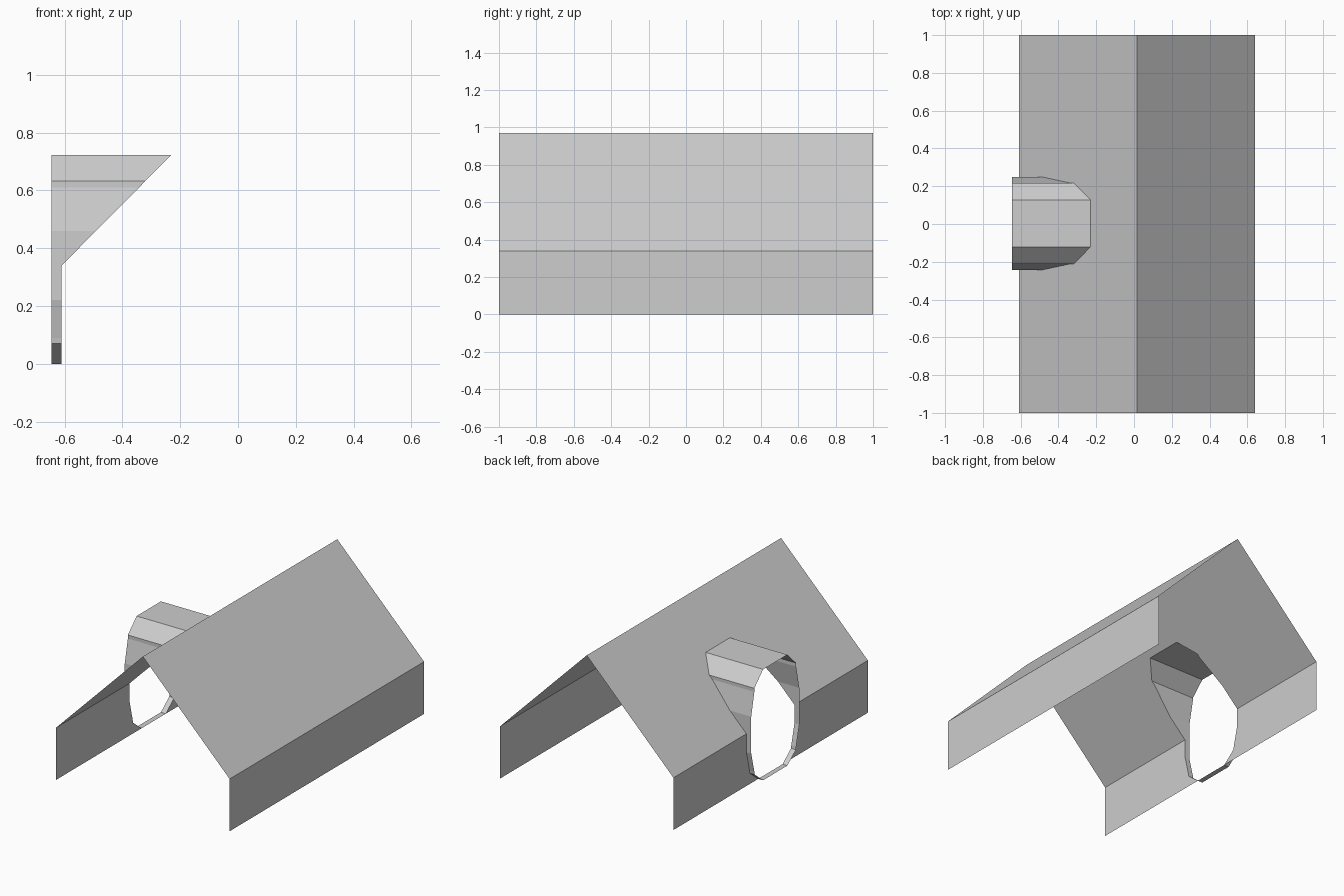
import bpy

if "Cube" in bpy.data.objects:
    bpy.data.objects.remove(bpy.data.objects["Cube"])

EAVE_X, EAVE_Z = -0.61, 0.34
RIDGE_X, RIDGE_Z = 0.015, 0.97
RIGHT_X = 0.64
FRONT_X = -0.645      # outer rim of the tunnel
MID_Y = 0.003         # centre of the tunnel

grey = bpy.data.materials.new("light_grey")
grey.diffuse_color = (0.61, 0.61, 0.61, 1)
grey.use_nodes = True
grey.node_tree.nodes["Principled BSDF"].inputs["Base Color"].default_value = grey.diffuse_color

# Half outline of the opening (half width, height), bottom to top
half = [(0.125, 0.0), (0.212, 0.07), (0.215, 0.09), (0.247, 0.22), (0.247, EAVE_Z),
        (0.247, 0.46), (0.215, 0.61), (0.215, 0.633), (0.125, 0.722)]


def shell_x(z):
    """x of the left wall or left roof slope at height z."""
    t = max(0.0, (z - EAVE_Z) / (RIDGE_Z - EAVE_Z))
    return EAVE_X + t * (RIDGE_X - EAVE_X)


def make(name, faces):
    verts, index, polys = [], {}, []
    for face in faces:
        poly = []
        for p in face:
            key = tuple(round(c, 5) for c in p)
            if key not in index:
                index[key] = len(verts)
                verts.append(key)
            poly.append(index[key])
        polys.append(poly)
    mesh = bpy.data.meshes.new(name)
    mesh.from_pydata(verts, [], polys)
    mesh.materials.append(grey)
    mesh.update()
    obj = bpy.data.objects.new(name, mesh)
    bpy.context.collection.objects.link(obj)


def both_sides(outline):
    """Left-shell panel on each side of the opening, facing outwards."""
    panels = []
    for s in (-1, 1):
        loop = [(shell_x(z), s if w == 1 else MID_Y + s * w, z) for w, z in outline]
        panels.append(loop[::-1] if s < 0 else loop)
    return panels


# Left wall and left roof slope, each split around the opening
make("left_wall", both_sides([(1, 0)] + half[:5] + [(1, EAVE_Z)]))
make("left_roof", both_sides([(1, EAVE_Z)] + half[4:] +
                             [(0, 0.722), (0, RIDGE_Z), (1, RIDGE_Z)]))

# Right roof slope and right wall
make("right_roof", [[(RIGHT_X, -1, EAVE_Z), (RIGHT_X, 1, EAVE_Z),
                     (RIDGE_X, 1, RIDGE_Z), (RIDGE_X, -1, RIDGE_Z)]])
make("right_wall", [[(RIGHT_X, -1, 0), (RIGHT_X, 1, 0),
                     (RIGHT_X, 1, EAVE_Z), (RIGHT_X, -1, EAVE_Z)]])

# Faceted tunnel running from its outer rim to the wall and roof
ring = [(MID_Y + w, z) for w, z in half] + [(MID_Y - w, z) for w, z in reversed(half)]
tunnel = []
for (y0, z0), (y1, z1) in zip(ring, ring[1:] + ring[:1]):
    tunnel.append([(FRONT_X, y0, z0), (shell_x(z0), y0, z0),
                   (shell_x(z1), y1, z1), (FRONT_X, y1, z1)][::-1])
# outward winding
tunnel = [f[::-1] for f in tunnel]
make("entrance_tunnel", tunnel)
